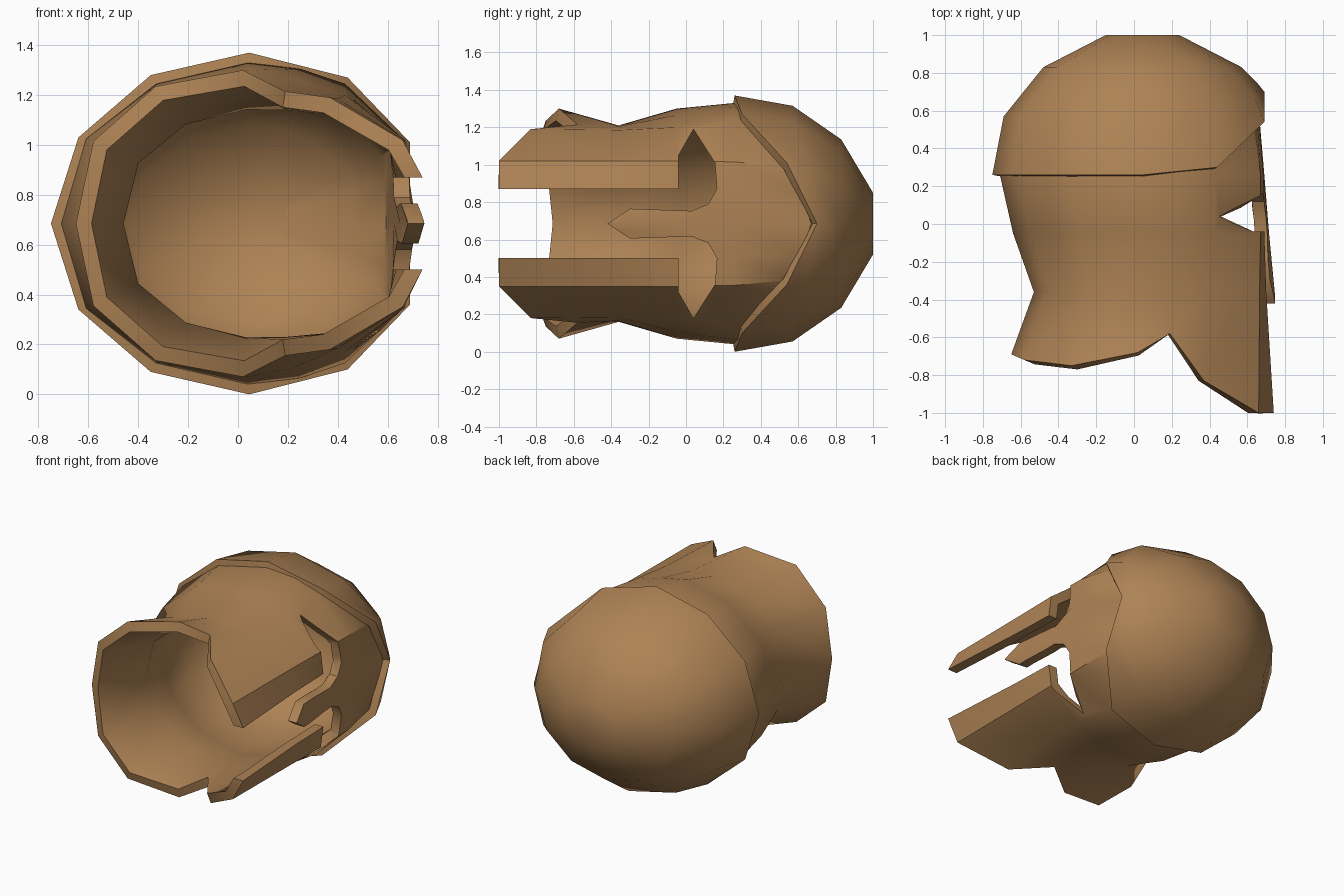
import bpy, bmesh, math

if "Cube" in bpy.data.objects:
    bpy.data.objects.remove(bpy.data.objects["Cube"])

ZC = 0.685  # height of the symmetry plane
bronze = bpy.data.materials.new("bronze")
bronze.diffuse_color = (0.42, 0.225, 0.09, 1)
bronze.use_nodes = True
bronze.node_tree.nodes["Principled BSDF"].inputs["Base Color"].default_value = bronze.diffuse_color


def finish(bm, name):
    mesh = bpy.data.meshes.new(name)
    bm.to_mesh(mesh)
    bm.free()
    ob = bpy.data.objects.new(name, mesh)
    bpy.context.collection.objects.link(ob)
    mesh.materials.append(bronze)
    return ob


def shell(name, rings, thickness):
    """Loft half rings of (x, y, half width), mirrored about z=ZC, cap the crown, thicken inward."""
    bm = bmesh.new()
    loops = []
    for ring in rings:
        pts = [(x, y, ZC + h) for x, y, h in ring]
        pts += [(x, y, ZC - h) for x, y, h in ring[-2:0:-1]]
        loops.append([bm.verts.new(p) for p in pts])
    n = len(loops[0])
    for a, b in zip(loops, loops[1:]):
        for i in range(n):
            j = (i + 1) % n
            bm.faces.new((a[i], a[j], b[j], b[i]))
    cap = bm.faces.new(loops[-1])
    bmesh.ops.recalc_face_normals(bm, faces=bm.faces[:])
    cap.normal_update()
    if cap.normal.y < 0:
        bmesh.ops.reverse_faces(bm, faces=bm.faces[:])
    ob = finish(bm, name)
    m = ob.modifiers.new("thickness", "SOLIDIFY")
    m.thickness, m.offset, m.use_even_offset = thickness, -1, True
    return ob


def at(y, pts):
    return [(x, y, h) for x, h in pts]


def shrink(ring, s, y):
    return [(0.045 + (x - 0.045) * s, y, h * s) for x, _, h in ring]


def apply_all(ob, angle):
    bpy.ops.object.select_all(action='DESELECT')
    ob.select_set(True)
    bpy.context.view_layer.objects.active = ob
    for m in list(ob.modifiers):
        bpy.ops.object.modifier_apply(modifier=m.name)
    bpy.ops.object.shade_smooth_by_angle(angle=math.radians(angle))


# Helmet body: flared neck guard, cheek guards, face and inner skull
edge = [(-.65, -.69, 0), (-.58, -.72, .33), (-.33, -.75, .55), (.02, -.68, .615),
        (.19, -.58, .53), (.37, -.83, .505), (.66, -1, .335), (.74, -1, .185), (.77, -1, 0)]
neck = at(-.36, [(-.53, 0), (-.46, .28), (-.24, .46), (.03, .525), (.20, .52),
                 (.40, .50), (.665, .335), (.70, .185), (.745, 0)])
jaw = at(-.05, [(-.64, 0), (-.55, .32), (-.29, .54), (.04, .615), (.22, .58),
                (.43, .515), (.67, .335), (.69, .185), (.715, 0)])
temple = at(.26, [(-.71, 0), (-.61, .34), (-.33, .56), (.04, .645), (.25, .62),
                  (.43, .56), (.67, .33), (.685, .185), (.69, 0)])
skull = [(-.65, .57, 0), (-.56, .57, .29), (-.30, .57, .51), (.05, .57, .59), (.23, .57, .56),
         (.40, .57, .49), (.63, .57, .30), (.65, .60, .17), (.655, .67, 0)]
body = shell("helmet_body", [edge, neck, jaw, temple, skull,
                             shrink(skull, .76, .78), shrink(skull, .27, .93)], 0.065)

# Face opening: eyes, nose guard and mouth slit, cut straight through the front
half = [(-1.2, .185), (-.04, .185), (-.04, .365), (.04, .505), (.155, .325), (.165, .185),
        (.12, .105), (.03, .068), (-.30, .08), (-.42, 0)]
outline = half + [(y, -h) for y, h in half[-2::-1]]
bm = bmesh.new()
f = bm.faces.new([bm.verts.new((.3, y, ZC + h)) for y, h in outline])
ext = bmesh.ops.extrude_face_region(bm, geom=[f])
bmesh.ops.translate(bm, vec=(.8, 0, 0),
                    verts=[v for v in ext["geom"] if isinstance(v, bmesh.types.BMVert)])
bmesh.ops.recalc_face_normals(bm, faces=bm.faces[:])
cutter = finish(bm, "face_cutter")
cutter.hide_render = True
cut = body.modifiers.new("face_opening", "BOOLEAN")
cut.operation, cut.solver, cut.object = 'DIFFERENCE', 'EXACT', cutter
apply_all(body, 38)
bpy.data.objects.remove(cutter)

# Domed crown plate with a raised rim that peaks over the brow
rim = [(-.75, .26, 0), (-.64, .26, .345), (-.35, .26, .595), (.045, .26, .685),
       (.44, .30, .585), (.69, .54, .325), (.69, .70, 0)]
mid = [(-.69, .57, 0), (-.60, .57, .315), (-.32, .57, .545), (.045, .57, .63),
       (.42, .575, .54), (.645, .66, .29), (.65, .75, 0)]


def oval(y, rx, rz):
    return [(.045 - rx * math.cos(i * math.pi / 6), y, rz * abs(math.sin(i * math.pi / 6)))
            for i in range(6)] + [(.045 + rx, y, 0)]


crown = shell("crown_dome", [rim, mid, oval(.83, .525, .45), oval(1.0, .195, .165)], 0.05)
apply_all(crown, 45)
